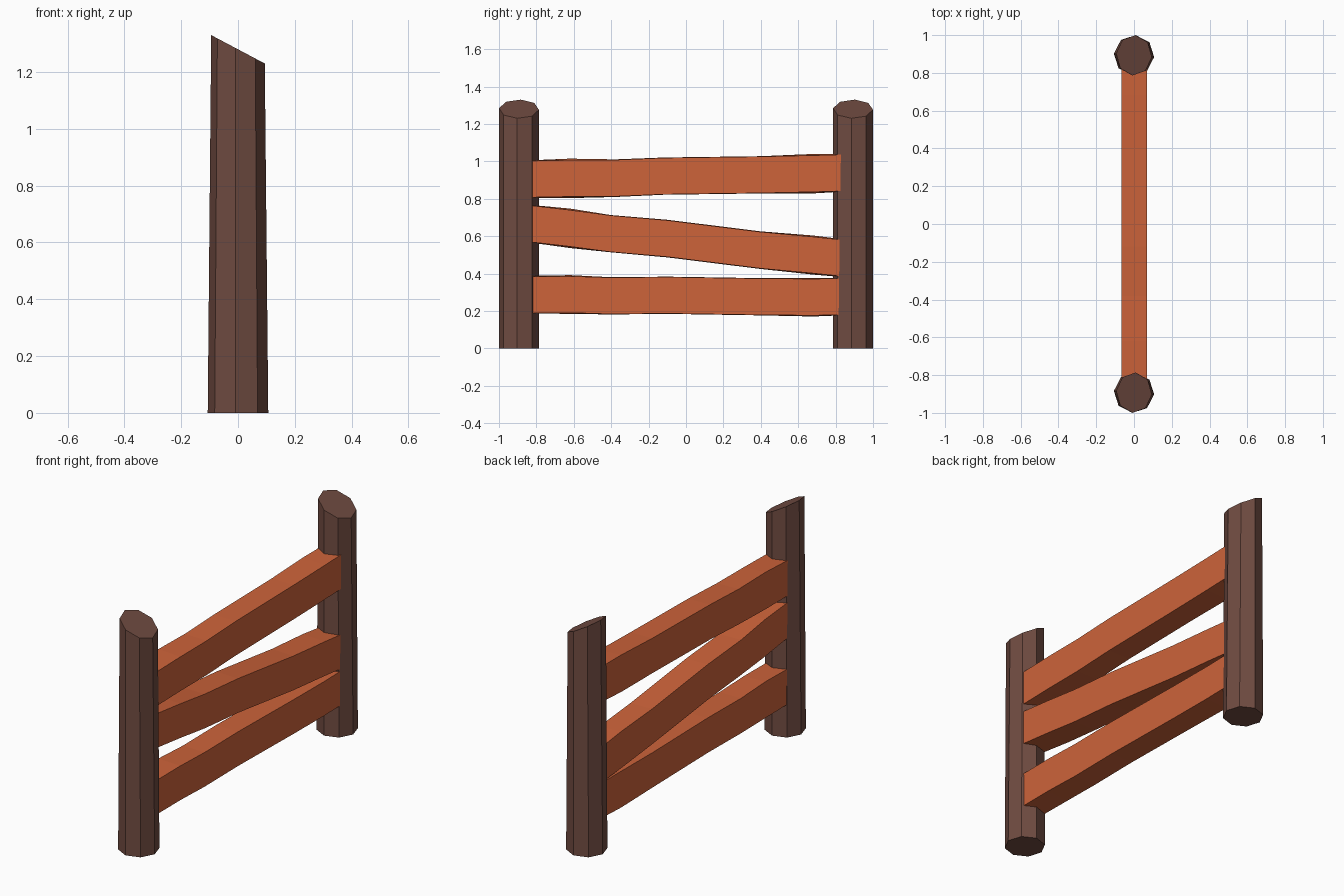
import bpy, bmesh, math

if "Cube" in bpy.data.objects:
    bpy.data.objects.remove(bpy.data.objects["Cube"])


def material(name, rgb):
    m = bpy.data.materials.new(name)
    m.diffuse_color = (*rgb, 1)
    m.use_nodes = True
    m.node_tree.nodes["Principled BSDF"].inputs["Base Color"].default_value = m.diffuse_color
    return m


BARK = material("dark brown wood", (0.162, 0.071, 0.053))
PLANK = material("orange wood", (0.610, 0.125, 0.042))


def loft(name, rings, mat):
    """Join equal-length rings of points into a closed, flat-shaded solid."""
    bm = bmesh.new()
    loops = [[bm.verts.new(p) for p in r] for r in rings]
    n = len(loops[0])
    for a, b in zip(loops, loops[1:]):
        for i in range(n):
            j = (i + 1) % n
            bm.faces.new((a[i], a[j], b[j], b[i]))
    bm.faces.new(loops[0])
    bm.faces.new(loops[-1])
    bmesh.ops.recalc_face_normals(bm, faces=bm.faces)
    me = bpy.data.meshes.new(name)
    bm.to_mesh(me)
    bm.free()
    me.materials.append(mat)
    ob = bpy.data.objects.new(name, me)
    bpy.context.collection.objects.link(ob)
    return ob


# Octagonal posts, narrowing in x, with a slanted cut at the top
def post(name, y):
    base, top = [], []
    for k in range(8):
        a = math.radians(45 * k - 5)
        x, dy = 0.107 * math.cos(a), 0.107 * math.sin(a)
        base.append((x, y + dy, 0))
        tx = x * 0.885
        top.append((tx, y + dy, 1.28 - 0.53 * tx))
    loft(name, [base, top], BARK)


post("front_post", -0.893)
post("back_post", 0.893)


# Rough hewn rails: y station, centre height, extra half height on the far side
def rail(name, stations):
    rings = []
    for y, z, e in stations:
        h = 0.0975
        w = 0.07
        rings.append([(w, y, z - h), (w, y, z + h),
                      (-0.067, y, z + h + e), (-0.067, y, z - h - e)])
    loft(name, rings, PLANK)


rail("top_rail", [(-0.88, 0.904, 0.002), (-0.62, 0.909, 0.008), (-0.38, 0.910, 0.003),
                  (-0.12, 0.921, 0.002), (0.40, 0.928, 0.002), (0.68, 0.934, 0.008),
                  (0.88, 0.940, 0.002)])
rail("middle_rail", [(-0.88, 0.672, 0.002), (-0.62, 0.642, 0.008), (-0.40, 0.613, 0.002),
                     (-0.10, 0.587, 0.003), (0.40, 0.525, 0.003), (0.68, 0.499, 0.007),
                     (0.88, 0.478, 0.003)])
rail("bottom_rail", [(-0.88, 0.287, 0.002), (-0.62, 0.288, 0.006), (-0.40, 0.281, 0.002),
                     (-0.10, 0.284, 0.002), (0.40, 0.276, 0.002), (0.68, 0.274, 0.006),
                     (0.88, 0.278, 0.002)])
